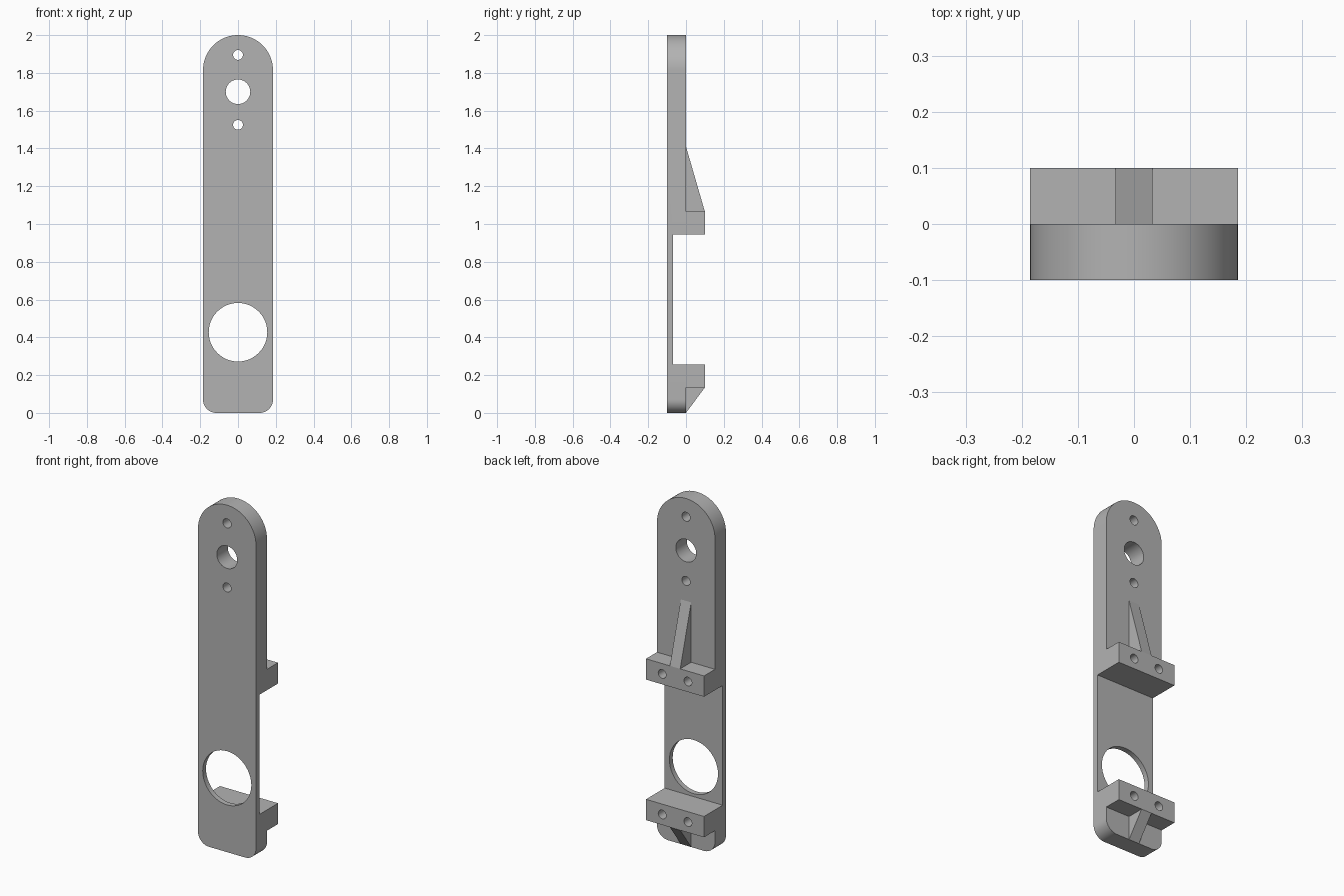
import bpy, bmesh
from math import pi, sin, cos, radians
from mathutils import Matrix

cube = bpy.data.objects.get("Cube")
if cube:
    bpy.data.objects.remove(cube)

HALF_W = 0.185      # half width of the arm
FRONT, FACE, BACK = -0.1, 0.0, 0.1
RECESS = -0.07      # back surface of the thinned section
LOW, HIGH, BLOCK_H = 0.135, 0.945, 0.12

grey = bpy.data.materials.new("plain grey")
grey.use_nodes = True
colour = (0.45, 0.45, 0.45, 1)
grey.diffuse_color = colour
grey.node_tree.nodes["Principled BSDF"].inputs["Base Color"].default_value = colour


def finish(name, bm):
    bmesh.ops.recalc_face_normals(bm, faces=bm.faces)
    mesh = bpy.data.meshes.new(name)
    bm.to_mesh(mesh)
    bm.free()
    mesh.materials.append(grey)
    obj = bpy.data.objects.new(name, mesh)
    bpy.context.collection.objects.link(obj)
    return obj


def prism(name, points, offset):
    """Extrude a closed outline of 3D points along an offset."""
    bm = bmesh.new()
    face = bm.faces.new([bm.verts.new(p) for p in points])
    new = bmesh.ops.extrude_face_region(bm, geom=[face], use_keep_orig=True)["geom"]
    bmesh.ops.translate(bm, vec=offset, verts=[v for v in new if isinstance(v, bmesh.types.BMVert)])
    return finish(name, bm)


def box(name, x, y, z):
    points = [(x[0], y[0], z[0]), (x[1], y[0], z[0]), (x[1], y[0], z[1]), (x[0], y[0], z[1])]
    return prism(name, points, (0, y[1] - y[0], 0))


def drill(x, z, radius, y0, y1, sides=48):
    bm = bmesh.new()
    place = Matrix.Translation((x, (y0 + y1) / 2, z)) @ Matrix.Rotation(pi / 2, 4, 'X')
    bmesh.ops.create_cone(bm, cap_ends=True, segments=sides, radius1=radius,
                          radius2=radius, depth=y1 - y0, matrix=place)
    return finish("cutter", bm)


def arc(cx, cz, radius, start, end, steps):
    angles = [radians(start + (end - start) * i / steps) for i in range(steps + 1)]
    return [(cx + radius * cos(a), FRONT, cz + radius * sin(a)) for a in angles]


def cut(obj, cutters):
    for cutter in cutters:
        mod = obj.modifiers.new("cut", 'BOOLEAN')
        mod.operation, mod.solver, mod.object = 'DIFFERENCE', 'EXACT', cutter
    bpy.context.view_layer.update()
    graph = bpy.context.evaluated_depsgraph_get()
    mesh = bpy.data.meshes.new_from_object(obj.evaluated_get(graph))
    obj.modifiers.clear()
    obj.data = mesh


# Arm plate: round top, small rounded bottom corners
R = 0.07
outline = (arc(0, 2 - HALF_W, HALF_W, 0, 180, 48)
           + arc(R - HALF_W, R, R, 180, 270, 12)
           + arc(HALF_W - R, R, R, 270, 360, 12))
arm_plate = prism("arm_plate", outline, (0, FACE - FRONT, 0))

# Mounting blocks standing off the back
blocks = [box(name, (-HALF_W, HALF_W), (FACE, BACK), (z, z + BLOCK_H))
          for name, z in (("lower_block", LOW), ("upper_block", HIGH))]

# Triangular ribs bracing the blocks
RIB = 0.033
for name, tip, root in (("upper_rib", 1.41, HIGH + BLOCK_H), ("lower_rib", 0, LOW)):
    prism(name, [(-RIB, FACE, tip), (-RIB, BACK, root), (-RIB, FACE, root)], (2 * RIB, 0, 0))

# Blind screw holes in the blocks
screws = [drill(side * 0.082, z + BLOCK_H / 2, 0.025, FACE - 0.03, BACK + 0.05, 32)
          for z in (LOW, HIGH) for side in (-1, 1)]

# Through holes and the thinned section between the blocks
through = [drill(0, z, r, -0.3, 0.05) for z, r in
           ((1.895, 0.026), (1.7, 0.065), (1.525, 0.026), (0.427, 0.155))]
recess = box("cutter", (-0.3, 0.3), (RECESS, 0.3), (LOW + BLOCK_H, HIGH))

cut(arm_plate, [recess] + through + screws)
cut(blocks[0], screws[:2])
cut(blocks[1], screws[2:])
for cutter in screws + through + [recess]:
    bpy.data.objects.remove(cutter)

# Smooth round walls, crisp edges
for obj in [arm_plate] + blocks:
    bpy.ops.object.select_all(action='DESELECT')
    obj.select_set(True)
    bpy.context.view_layer.objects.active = obj
    bpy.ops.object.shade_smooth_by_angle(angle=radians(30))
